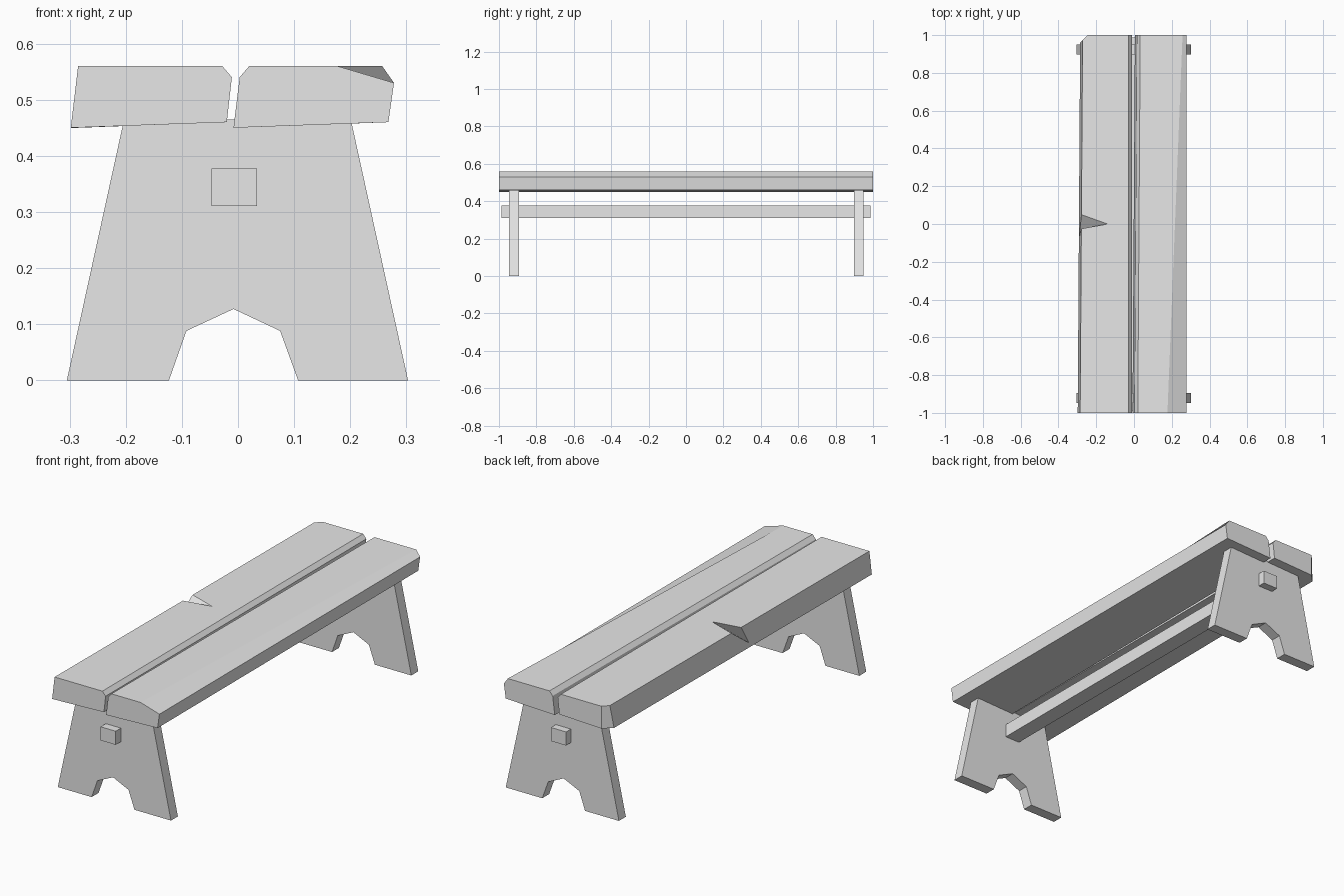
import bpy, bmesh
from mathutils import Vector

if "Cube" in bpy.data.objects:
    bpy.data.objects.remove(bpy.data.objects["Cube"], do_unlink=True)

grey = bpy.data.materials.new("plain grey")
grey.use_nodes = True
grey.diffuse_color = (0.8, 0.8, 0.8, 1)
grey.node_tree.nodes["Principled BSDF"].inputs["Base Color"].default_value = grey.diffuse_color


def finish(name, bm):
    bmesh.ops.recalc_face_normals(bm, faces=bm.faces)
    mesh = bpy.data.meshes.new(name)
    bm.to_mesh(mesh)
    bm.free()
    mesh.materials.append(grey)
    obj = bpy.data.objects.new(name, mesh)
    bpy.context.collection.objects.link(obj)
    return obj


def loft(front, back, y0, y1):
    """Solid between an xz profile at y0 and a matching one at y1."""
    bm = bmesh.new()
    a = [bm.verts.new((x, y0, z)) for x, z in front]
    b = [bm.verts.new((x, y1, z)) for x, z in back]
    bm.faces.new(a)
    bm.faces.new(b[::-1])
    for i in range(len(a)):
        j = (i + 1) % len(a)
        bm.faces.new((a[i], b[i], b[j], a[j]))
    return bm


# Seat plank on the -x side, tapering on its outer edge
front = [(-0.298, 0.45), (-0.285, 0.56), (-0.028, 0.56), (-0.011, 0.54), (-0.02, 0.46)]
back = [(x + 0.013 if x < -0.1 else x, z) for x, z in front]
bm = loft(front, back, -1, 1)
# Clipped back corner
cut = bmesh.ops.bisect_plane(bm, geom=bm.verts[:] + bm.edges[:] + bm.faces[:],
                             plane_co=(-0.245, 1, 0.5), plane_no=(-1, 1, 0), clear_outer=True)
bmesh.ops.holes_fill(bm, edges=[e for e in cut["geom_cut"] if isinstance(e, bmesh.types.BMEdge)])
plank = finish("seat_plank_right", bm)

# Chipped notch in the outer edge: a wedge cutter stretched past the surfaces
tip, low = Vector((-0.14, 0, 0.56)), Vector((-0.292, -0.07, 0.47))
rims = [Vector((-0.28, 0.05, 0.56)), Vector((-0.28, -0.025, 0.56))]
top = tip + (tip - low) * 0.2
bm = bmesh.new()
for p in [top, tip + (low - tip) * 1.3] + [top + (r - tip) * 2 for r in rims]:
    bm.verts.new(p)
bmesh.ops.convex_hull(bm, input=bm.verts)
cutter = finish("notch_cutter", bm)
cutter.hide_render = True
cutter.hide_set(True)
mod = plank.modifiers.new("notch", "BOOLEAN")
mod.operation, mod.solver, mod.object = "DIFFERENCE", "EXACT", cutter
bpy.context.view_layer.objects.active = plank
bpy.ops.object.modifier_apply(modifier=mod.name)
bpy.data.objects.remove(cutter, do_unlink=True)

# Seat plank on the +x side, with a bevel that narrows toward the back
front = [(-0.008, 0.45), (0.003, 0.54), (0.02, 0.56), (0.177, 0.56), (0.278, 0.53), (0.268, 0.46)]
back = [(x + 0.013 if x < 0.1 else x, z) for x, z in front]
back[3] = (0.257, 0.56)
finish("seat_plank_left", loft(front, back, -1, 1))

# Trestle legs with a pointed arch cut from the foot
leg = [(-0.305, 0), (-0.203, 0.465), (0.201, 0.465), (0.303, 0), (0.107, 0),
       (0.075, 0.088), (-0.008, 0.127), (-0.092, 0.088), (-0.123, 0)]
for name, y in (("front_leg", -0.947), ("back_leg", 0.897)):
    finish(name, loft(leg, leg, y, y + 0.053))

# Stretcher bar passing through both legs
bar = [(-0.047, 0.311), (-0.047, 0.377), (0.034, 0.377), (0.034, 0.311)]
finish("stretcher", loft(bar, bar, -0.987, 0.987))
